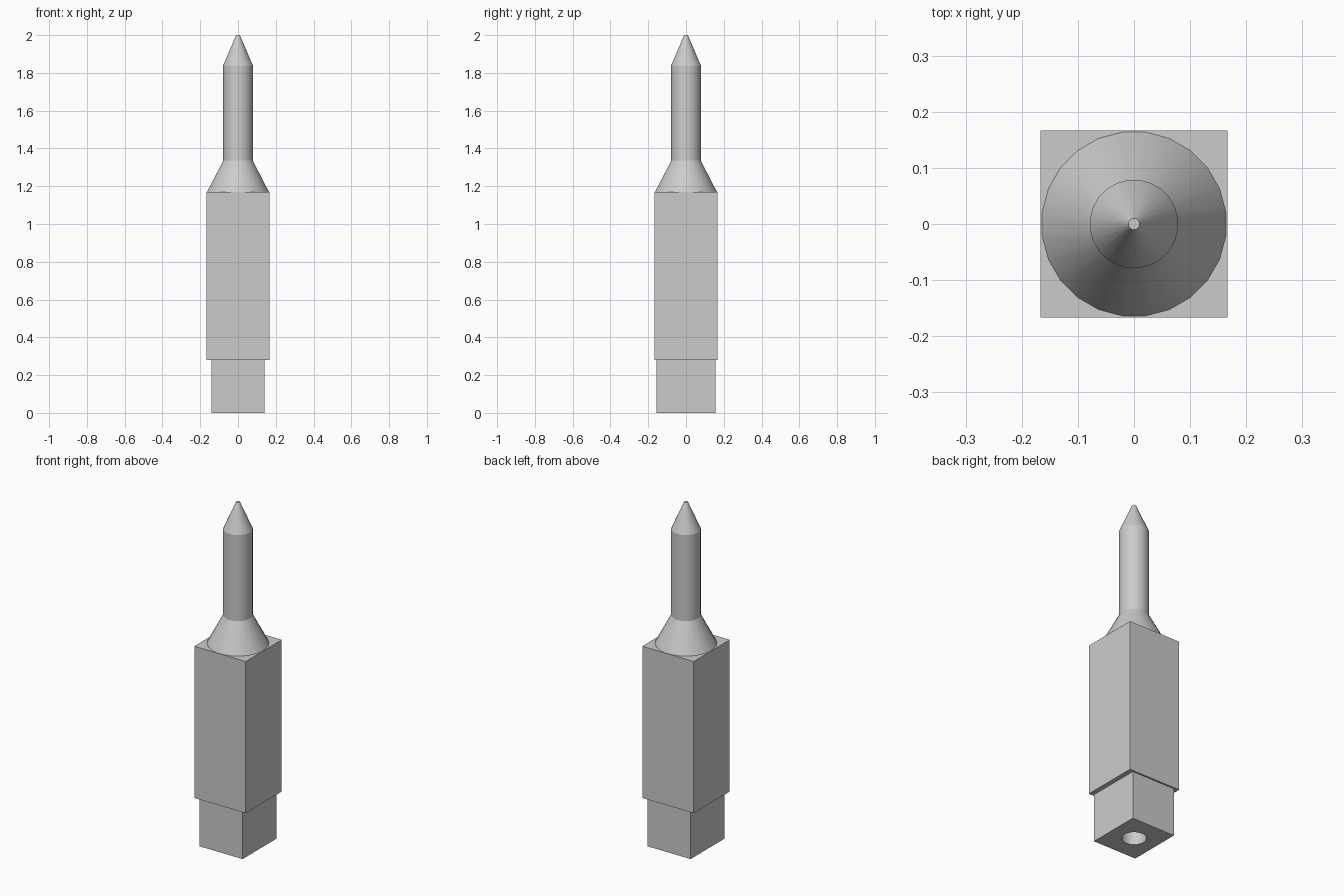
import bpy
import bmesh
import math
from mathutils import Matrix

default = bpy.data.objects.get("Cube")
if default:
    bpy.data.objects.remove(default, do_unlink=True)

SIDES = 24

grey = bpy.data.materials.new("light_grey")
grey.use_nodes = True
colour = (0.6, 0.6, 0.6, 1)
grey.diffuse_color = colour
grey.node_tree.nodes["Principled BSDF"].inputs["Base Color"].default_value = colour


def finish(name, bm):
    bmesh.ops.recalc_face_normals(bm, faces=bm.faces)
    mesh = bpy.data.meshes.new(name)
    bm.to_mesh(mesh)
    bm.free()
    mesh.materials.append(grey)
    obj = bpy.data.objects.new(name, mesh)
    bpy.context.collection.objects.link(obj)
    return obj


def block(name, width, depth, bottom, top):
    bm = bmesh.new()
    bmesh.ops.create_cube(bm, size=1)
    bmesh.ops.scale(bm, vec=(width, depth, top - bottom), verts=bm.verts)
    bmesh.ops.translate(bm, vec=(0, 0, (bottom + top) / 2), verts=bm.verts)
    return finish(name, bm)


def turned(name, profile):
    """Closed round solid from (radius, height) pairs."""
    bm = bmesh.new()
    rings = []
    for radius, z in profile:
        angles = [math.tau * (i + 0.5) / SIDES for i in range(SIDES)]
        rings.append([bm.verts.new((radius * math.cos(a), radius * math.sin(a), z))
                      for a in angles])
    for low, high in zip(rings, rings[1:]):
        for i in range(SIDES):
            j = (i + 1) % SIDES
            bm.faces.new((low[i], low[j], high[j], high[i]))
    bm.faces.new(rings[0])
    bm.faces.new(rings[-1])
    return finish(name, bm)


def smooth(obj):
    bpy.ops.object.select_all(action="DESELECT")
    obj.select_set(True)
    bpy.context.view_layer.objects.active = obj
    bpy.ops.object.shade_smooth_by_angle(angle=math.radians(20))


# Square main body
block("body", 0.334, 0.334, 0.28, 1.17)

# Narrower foot with a round socket bored from below
foot = block("foot", 0.28, 0.314, 0, 0.28)
cutter = turned("socket_cutter", [(0.065, -0.1), (0.065, 0.25)])
cutter.hide_render = True
bore = foot.modifiers.new("socket", "BOOLEAN")
bore.operation = "DIFFERENCE"
bore.solver = "EXACT"
bore.object = cutter
bpy.ops.object.select_all(action="DESELECT")
foot.select_set(True)
bpy.context.view_layer.objects.active = foot
bpy.ops.object.modifier_apply(modifier=bore.name)
bpy.data.objects.remove(cutter, do_unlink=True)
smooth(foot)

# Flared collar, round shaft and blunt pointed tip
pin = turned("pin", [(0.165, 1.17), (0.079, 1.335), (0.079, 1.84), (0.01, 2.0)])
smooth(pin)
